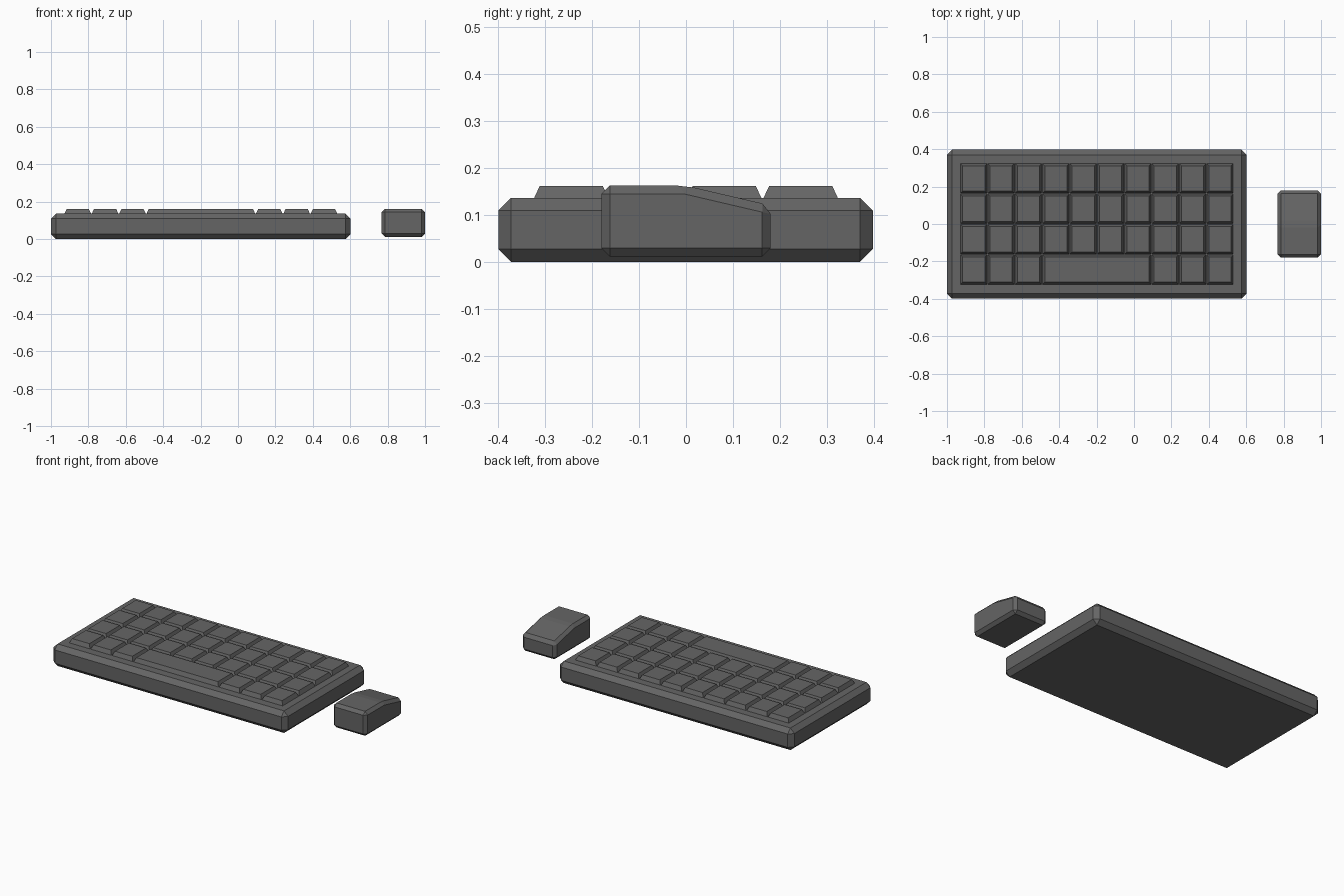
import bpy, bmesh
from mathutils import Vector

if "Cube" in bpy.data.objects:
    bpy.data.objects.remove(bpy.data.objects["Cube"])

# Dark plastic shared by all parts
plastic = bpy.data.materials.new("dark_plastic")
plastic.diffuse_color = (0.13, 0.13, 0.13, 1)
plastic.use_nodes = True
plastic.node_tree.nodes["Principled BSDF"].inputs["Base Color"].default_value = plastic.diffuse_color


def finish(name, bm):
    bmesh.ops.recalc_face_normals(bm, faces=bm.faces)
    mesh = bpy.data.meshes.new(name)
    bm.to_mesh(mesh)
    bm.free()
    mesh.materials.append(plastic)
    obj = bpy.data.objects.new(name, mesh)
    bpy.context.collection.objects.link(obj)
    return obj


def chamfered_prism(name, profile, x0, x1, width):
    """Extrude a (y, z) profile along x and chamfer every edge."""
    bm = bmesh.new()
    face = bm.faces.new([bm.verts.new((x0, y, z)) for y, z in profile])
    ext = bmesh.ops.extrude_face_region(bm, geom=[face])
    moved = [v for v in ext["geom"] if isinstance(v, bmesh.types.BMVert)]
    bmesh.ops.translate(bm, verts=moved, vec=(x1 - x0, 0, 0))
    bmesh.ops.recalc_face_normals(bm, faces=bm.faces)
    bmesh.ops.bevel(bm, geom=bm.edges[:], offset=width, segments=1,
                    affect='EDGES', profile=0.5)
    return finish(name, bm)


def keycap(name, x0, x1, y0, y1, z0=0.133, z1=0.161, inset=0.013):
    """Tapered key with a smaller flat top."""
    bm = bmesh.new()
    bmesh.ops.create_cube(bm, size=1)
    for v in bm.verts:
        top = v.co.z > 0
        i = inset if top else 0
        v.co = Vector((x1 - i if v.co.x > 0 else x0 + i,
                       y1 - i if v.co.y > 0 else y0 + i,
                       z1 if top else z0))
    return finish(name, bm)


# Keyboard case
chamfered_prism("keyboard_case",
                [(-0.399, 0), (0.397, 0), (0.397, 0.136), (-0.399, 0.136)],
                -1.0, 0.602, 0.027)

# Keys: four rows of ten, with a four-column space bar in the front row
LEFT, FRONT, PX, PY, GAP = -0.93, -0.325, 0.1463, 0.1625, 0.001
for row in range(4):
    spans = [(c, 1) for c in range(10)]
    if row == 0:
        spans = [s for s in spans if not 3 <= s[0] <= 6] + [(3, 4)]
    for col, n in spans:
        name = "space_bar" if n > 1 else f"key_{row}_{col}"
        x, y = LEFT + col * PX, FRONT + row * PY
        keycap(name, x + GAP, x + n * PX - GAP, y + GAP, y + PY - GAP)

# Mouse: flat at the front, sloping down to the back
chamfered_prism("mouse",
                [(-0.18, 0.011), (0.18, 0.011), (0.18, 0.120),
                 (0.0, 0.162), (-0.18, 0.162)],
                0.768, 1.0, 0.018)
